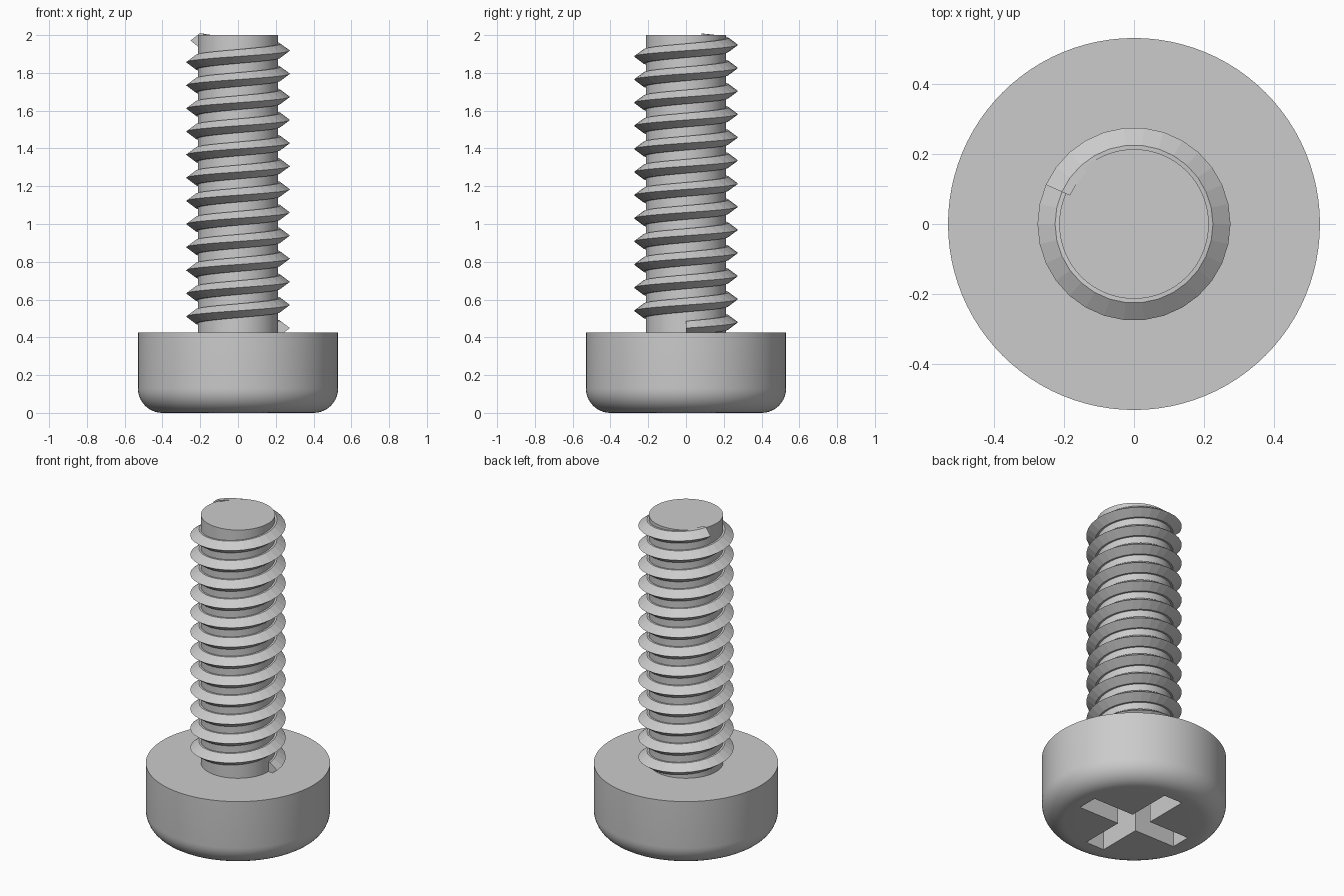
import bpy
import bmesh
from math import sin, cos, pi, radians

cube = bpy.data.objects.get("Cube")
if cube:
    bpy.data.objects.remove(cube, do_unlink=True)

HEAD_R, HEAD_H, FILLET = 0.53, 0.425, 0.13
SHANK_R, TOP = 0.213, 2.0

steel = bpy.data.materials.new("grey steel")
steel.use_nodes = True
GREY = (0.6, 0.6, 0.6, 1)
steel.diffuse_color = GREY
steel.node_tree.nodes["Principled BSDF"].inputs["Base Color"].default_value = GREY


def make_object(name, bm):
    bmesh.ops.recalc_face_normals(bm, faces=bm.faces)
    mesh = bpy.data.meshes.new(name)
    bm.to_mesh(mesh)
    bm.free()
    mesh.materials.append(steel)
    obj = bpy.data.objects.new(name, mesh)
    bpy.context.collection.objects.link(obj)
    return obj


def bridge(bm, a, b):
    n = len(a)
    for i in range(n):
        j = (i + 1) % n
        bm.faces.new((a[i], a[j], b[j], b[i]))


def loft(name, sections):
    """Skin closed sections in order and cap both ends."""
    bm = bmesh.new()
    rings = [[bm.verts.new(p) for p in s] for s in sections]
    for a, b in zip(rings, rings[1:]):
        bridge(bm, a, b)
    bm.faces.new(rings[0])
    bm.faces.new(rings[-1])
    return make_object(name, bm)


def circle(r, z, n=96):
    return [(r * cos(2 * pi * i / n), r * sin(2 * pi * i / n), z) for i in range(n)]


def smooth(obj):
    bpy.ops.object.select_all(action='DESELECT')
    obj.select_set(True)
    bpy.context.view_layer.objects.active = obj
    bpy.ops.object.shade_smooth_by_angle(angle=radians(30))


# Head with a rounded lower rim
rim = [(HEAD_R - FILLET + FILLET * sin(a), FILLET - FILLET * cos(a))
       for a in (i * pi / 20 for i in range(11))]
head = loft("head", [circle(r, z) for r, z in rim + [(HEAD_R, HEAD_H)]])

# Cross-shaped driver recess cut into the underside
W, L, DEPTH = 0.065, 0.35, 0.22
quarter = [(L, -W), (L, W), (W, W)]
cross = []
for k in range(4):
    c, s = round(cos(k * pi / 2)), round(sin(k * pi / 2))
    cross += [(x * c - y * s, x * s + y * c) for x, y in quarter]
cutter = loft("recess_cutter", [[(x, y, z) for x, y in cross] for z in (-0.1, DEPTH)])
cutter.hide_render = True
cut = head.modifiers.new("recess", 'BOOLEAN')
cut.operation = 'DIFFERENCE'
cut.solver = 'EXACT'
cut.object = cutter
bpy.context.view_layer.objects.active = head
bpy.ops.object.modifier_apply(modifier=cut.name)
bpy.data.objects.remove(cutter, do_unlink=True)
smooth(head)

# Plain cylindrical shank
shank = loft("shank", [circle(SHANK_R, HEAD_H - 0.02), circle(SHANK_R, TOP)])
smooth(shank)

# Helical thread: pointed ridge on a short straight root, flat faceted
PITCH, START_Z, STEPS, PER_TURN = 0.1224, 0.449, 373, 30
HALF = 0.037
ridge = [(0.2, -HALF), (0.225, -HALF), (0.275, 0), (0.225, HALF), (0.2, HALF)]
sections = []
for i in range(STEPS + 1):
    t = 2 * pi * i / PER_TURN
    rise = START_Z + PITCH * i / PER_TURN
    sections.append([(r * cos(t), r * sin(t), rise + dz) for r, dz in ridge])
loft("thread", sections)
